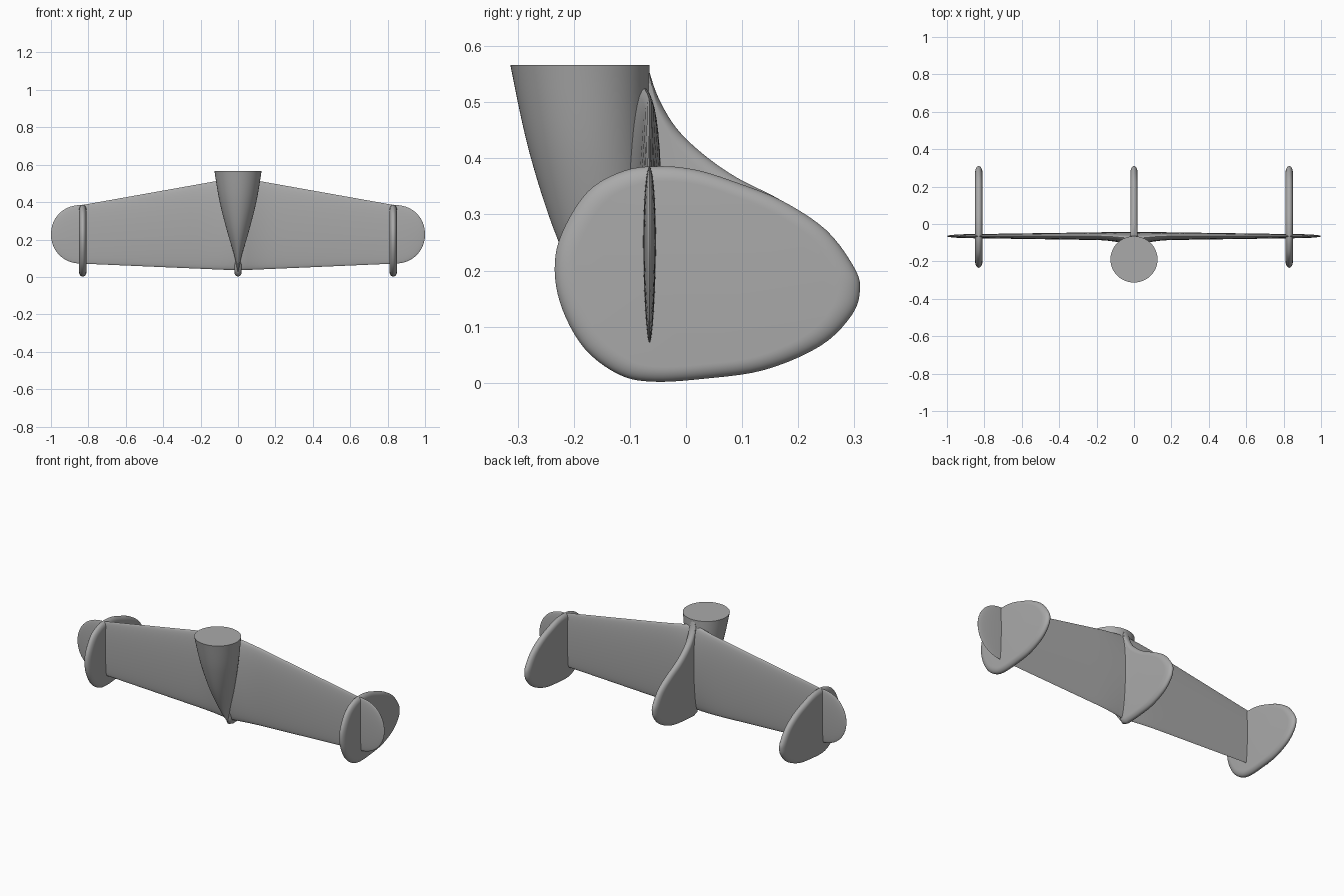
import bpy, bmesh, math

cube = bpy.data.objects.get("Cube")
if cube:
    bpy.data.objects.remove(cube, do_unlink=True)

grey = bpy.data.materials.new("plain grey")
grey.use_nodes = True
colour = (0.4, 0.4, 0.4, 1)
grey.diffuse_color = colour
grey.node_tree.nodes["Principled BSDF"].inputs["Base Color"].default_value = colour

PLANE_Y = -0.065   # mid plane of the tailplane
FIN_X = 0.83       # position of the outer fins


def spline(points, steps, closed=False):
    """Smooth curve through tuples of any length."""
    n = len(points)
    pick = (lambda i: points[i % n]) if closed else (lambda i: points[max(0, min(n - 1, i))])
    out = []
    for i in range(n if closed else n - 1):
        a, b, c, d = (pick(i + k) for k in (-1, 0, 1, 2))
        for s in range(steps):
            t = s / steps
            out.append(tuple(q + t / 2 * (r - p + t * (2*p - 5*q + 4*r - w + t * (3*q - p - 3*r + w)))
                             for p, q, r, w in zip(a, b, c, d)))
    return out if closed else out + [points[-1]]


def loft(name, rings, angle=50):
    """Skin equal-length closed rings and cap both ends."""
    bm = bmesh.new()
    loops = [[bm.verts.new(p) for p in ring] for ring in rings]
    for a, b in zip(loops, loops[1:]):
        for i in range(len(a)):
            j = (i + 1) % len(a)
            bm.faces.new((a[i], a[j], b[j], b[i]))
    bm.faces.new(loops[0][::-1])
    bm.faces.new(loops[-1])
    bmesh.ops.recalc_face_normals(bm, faces=bm.faces)
    mesh = bpy.data.meshes.new(name)
    bm.to_mesh(mesh)
    bm.free()
    obj = bpy.data.objects.new(name, mesh)
    bpy.context.collection.objects.link(obj)
    mesh.materials.append(grey)
    bpy.ops.object.select_all(action="DESELECT")
    obj.select_set(True)
    bpy.context.view_layer.objects.active = obj
    bpy.ops.object.shade_smooth_by_angle(angle=math.radians(angle))
    return obj


def fin(name, x, outline, centre, half=0.02):
    """Flat fin with softly rounded rim."""
    cy, cz = centre
    insets = [(math.sin(a), math.cos(a)) for a in (math.pi / 2 * k / 8 for k in range(-8, 9))]
    rings = []
    for side, rim in insets:
        s = 0.86 + 0.14 * rim
        rings.append([(x + half * side, cy + (y - cy) * s, cz + (z - cz) * s) for y, z in outline])
    return loft(name, rings)


# Shared rear and lower edge of all fins
rear = [(0.17, 0.325), (0.25, 0.272), (0.3, 0.205), (0.31, 0.165), (0.295, 0.12),
        (0.24, 0.066), (0.14, 0.023), (0.03, 0.007), (-0.06, 0.002)]
nose = [(-0.12, 0.015), (-0.18, 0.06), (-0.22, 0.13), (-0.234, 0.2), (-0.222, 0.265),
        (-0.175, 0.341), (-0.11, 0.378), (-0.045, 0.386), (0.02, 0.379), (0.09, 0.357)]

# Outer fins
outer = spline(rear + nose, 5, closed=True)
for side, x in (("left", FIN_X), ("right", -FIN_X)):
    fin(side + "_fin", x, outer, (0.03, 0.19))

# Middle fin with its sweeping upper edge
sweep = [(-0.067, 0.56), (-0.05, 0.51), (-0.018, 0.455), (0.03, 0.408), (0.09, 0.366)]
middle = spline(sweep + rear, 5) + [(-0.088, 0.012), (-0.1, 0.04), (-0.1, 0.3), (-0.1, 0.55)]
fin("middle_fin", 0, middle, (0.0, 0.2))


# Tailplane sections, from tip to tip
def section(x):
    ax = abs(x)
    f = min(ax / FIN_X, 1)
    top, bottom = 0.533 - 0.148 * f, 0.035 + 0.036 * f
    half = 0.025 - 0.013 * f
    blend = max(0, 1 - ax / 0.2) ** 2
    half += 0.014 * blend
    u = max(0, (ax - FIN_X) / (1 - FIN_X))
    shrink = math.sqrt(max(0.0004, 1 - u ** 2.3))
    mid, reach = (top + bottom) / 2, (top - bottom) / 2 * shrink
    ring = []
    for k in range(40):
        a = math.tau * k / 40
        bulge = math.sin(a) * (0.93 + 0.15 * math.cos(a))
        ring.append((x, PLANE_Y - 0.016 * blend + half * shrink * bulge, mid + reach * math.cos(a)))
    return ring


inner = [FIN_X * k / 16 for k in range(16)]
tip = [FIN_X + (1 - FIN_X) * math.sin(math.pi / 2 * k / 14) for k in range(15)]
right_half = inner + tip
loft("tailplane", [section(x) for x in [-v for v in right_half[:0:-1]] + right_half])

# Tapering tail cone: height, front edge, half width
stations = [(0.03, -0.1, 0.004), (0.107, -0.155, 0.018), (0.25, -0.2265, 0.06),
            (0.41, -0.279, 0.1), (0.566, -0.313, 0.126)]
rings = []
for z, front, wide in spline(stations, 6):
    cy, deep = (PLANE_Y + front) / 2, (PLANE_Y - front) / 2
    rings.append([(wide * math.cos(a), cy + deep * math.sin(a), z)
                  for a in (math.tau * k / 64 for k in range(64))])
loft("tail_cone", rings)
